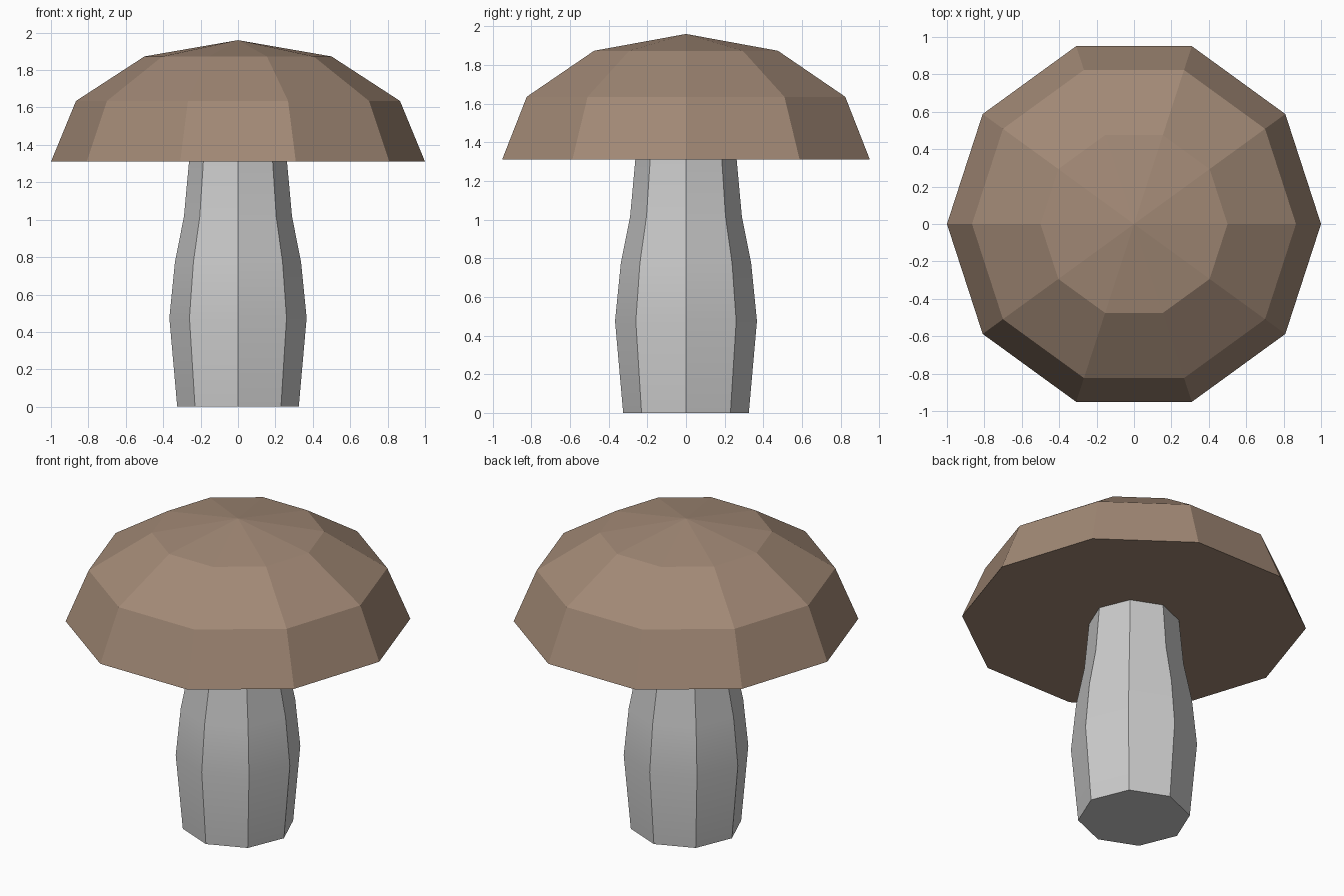
import bpy, bmesh, math

if "Cube" in bpy.data.objects:
    bpy.data.objects.remove(bpy.data.objects["Cube"])


def lathe(name, profile, sides):
    """Closed solid turned around z; a radius of 0 makes a pointed top."""
    bm = bmesh.new()
    rings = []
    for r, z in profile:
        if r == 0:
            rings.append([bm.verts.new((0, 0, z))] * sides)
        else:
            rings.append([bm.verts.new((r * math.cos(math.tau * i / sides),
                                        r * math.sin(math.tau * i / sides), z))
                          for i in range(sides)])
    for low, high in zip(rings, rings[1:]):
        for i in range(sides):
            j = (i + 1) % sides
            corners = [low[i], low[j], high[j], high[i]]
            bm.faces.new(list(dict.fromkeys(corners)))
    bm.faces.new(rings[0][::-1])
    if profile[-1][0] > 0:
        bm.faces.new(rings[-1])
    bmesh.ops.recalc_face_normals(bm, faces=bm.faces)
    mesh = bpy.data.meshes.new(name)
    bm.to_mesh(mesh)
    bm.free()
    obj = bpy.data.objects.new(name, mesh)
    bpy.context.collection.objects.link(obj)
    return obj


# Stem: bulging octagonal column, smooth along its height
stem = lathe("stem", [(0.325, 0), (0.367, 0.475), (0.337, 0.775),
                      (0.289, 1.016), (0.262, 1.31)], 8)
bpy.context.view_layer.objects.active = stem
stem.select_set(True)
bpy.ops.object.shade_smooth_by_angle(angle=math.radians(30))

# Cap: flattened ten-sided half dome with a flat underside
dome = [(math.cos(math.radians(a)), 1.31 + 0.65 * math.sin(math.radians(a)))
        for a in (0, 30, 60)]
cap = lathe("cap", dome + [(0, 1.96)], 10)
brown = bpy.data.materials.new("brown")
brown.diffuse_color = (0.36, 0.25, 0.18, 1)
brown.use_nodes = True
brown.node_tree.nodes["Principled BSDF"].inputs["Base Color"].default_value = brown.diffuse_color
cap.data.materials.append(brown)
